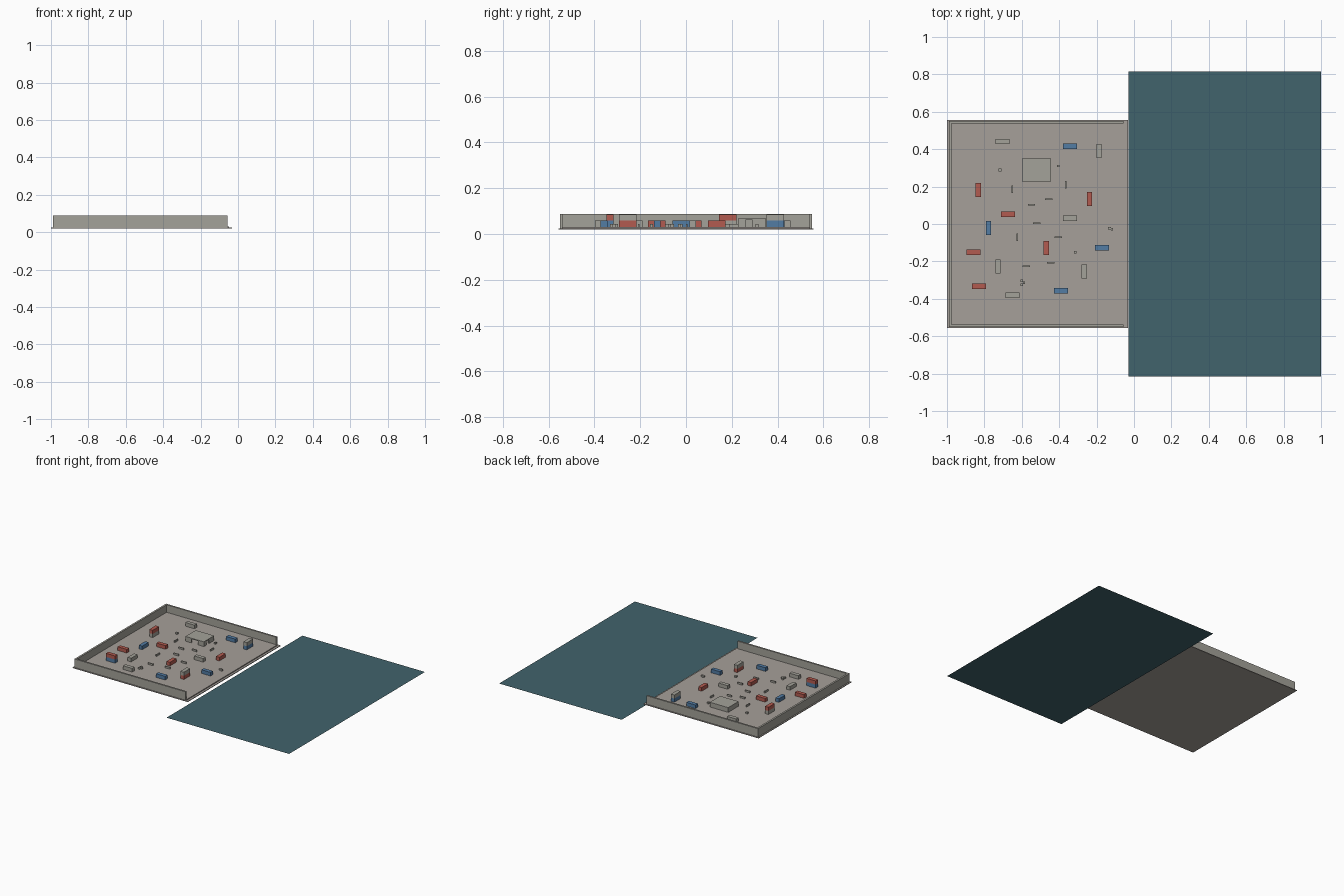
import bpy


def material(name, r, g, b):
    m = bpy.data.materials.new(name)
    m.diffuse_color = (r, g, b, 1)
    return m


CONCRETE = material("warm_concrete", 0.38, 0.35, 0.32)
GREY = material("grey", 0.37, 0.36, 0.32)
RED = material("brick_red", 0.45, 0.105, 0.08)
BLUE = material("steel_blue", 0.085, 0.20, 0.37)
WATER = material("deep_teal", 0.053, 0.125, 0.15)


def box(name, x0, x1, y0, y1, z0, z1, mat):
    v = [(x, y, z) for x in (x0, x1) for y in (y0, y1) for z in (z0, z1)]
    f = [(0, 1, 3, 2), (4, 6, 7, 5), (0, 4, 5, 1), (2, 3, 7, 6), (0, 2, 6, 4), (1, 5, 7, 3)]
    me = bpy.data.meshes.new(name)
    me.from_pydata(v, [], f)
    me.materials.append(mat)
    ob = bpy.data.objects.new(name, me)
    bpy.context.collection.objects.link(ob)
    return ob


def block(name, cx, cy, sx, sy, z0, h, mat):
    return box(name, cx - sx / 2, cx + sx / 2, cy - sy / 2, cy + sy / 2, z0, z0 + h, mat)


# Water sheet
me = bpy.data.meshes.new("water")
me.from_pydata([(-0.03, -0.815, 0), (1, -0.815, 0), (1, 0.815, 0), (-0.03, 0.815, 0)], [], [(0, 1, 2, 3)])
me.materials.append(WATER)
bpy.context.collection.objects.link(bpy.data.objects.new("water", me))

# Yard base and raised floor
Z = 0.031
box("yard_base", -1, -0.032, -0.557, 0.557, 0.019, 0.024, CONCRETE)
box("yard_floor", -0.98, -0.048, -0.542, 0.542, 0.022, Z, CONCRETE)

# Perimeter walls on three sides, open to the water
TOP = 0.088
box("left_wall", -0.99, -0.976, -0.55, 0.55, 0.022, TOP, GREY)
box("front_wall", -0.976, -0.055, -0.55, -0.537, 0.022, TOP, GREY)
box("back_wall", -0.976, -0.055, 0.537, 0.55, 0.022, TOP, GREY)

# Containers: x, y, lies along x, colours from bottom to top
CL, CW, CH = 0.076, 0.029, 0.0275
containers = [
    (-0.703, 0.441, True, [GREY]),
    (-0.342, 0.415, True, [BLUE]),
    (-0.187, 0.390, False, [BLUE, GREY]),
    (-0.832, 0.182, False, [GREY, RED]),
    (-0.674, 0.053, True, [RED]),
    (-0.778, -0.021, False, [BLUE]),
    (-0.238, 0.134, False, [RED]),
    (-0.342, 0.030, True, [GREY]),
    (-0.171, -0.126, True, [BLUE]),
    (-0.470, -0.128, False, [RED]),
    (-0.858, -0.150, True, [RED]),
    (-0.829, -0.332, True, [BLUE, RED]),
    (-0.727, -0.227, False, [GREY]),
    (-0.265, -0.254, False, [RED, GREY]),
    (-0.650, -0.382, True, [GREY]),
    (-0.390, -0.358, True, [BLUE]),
]
for x, y, along, stack in containers:
    sx, sy = (CL, CW) if along else (CW, CL)
    for level, mat in enumerate(stack):
        block("container", x, y, sx, sy, Z + level * CH, CH, mat)

# Warehouse: roof, closed back and left, openings at front and right
box("warehouse_roof", -0.6, -0.445, 0.226, 0.35, 0.06, 0.067, GREY)
box("warehouse_left_wall", -0.6, -0.59, 0.226, 0.35, Z, 0.06, GREY)
box("warehouse_back_wall", -0.59, -0.445, 0.34, 0.35, Z, 0.06, GREY)
box("warehouse_front_left_wall", -0.59, -0.55, 0.226, 0.236, Z, 0.06, GREY)
box("warehouse_front_right_wall", -0.495, -0.445, 0.226, 0.236, Z, 0.06, GREY)
box("warehouse_right_front_wall", -0.455, -0.445, 0.236, 0.26, Z, 0.06, GREY)
box("warehouse_right_back_wall", -0.455, -0.445, 0.29, 0.34, Z, 0.06, GREY)

# Low barriers: x, y, lies along x
barriers = [
    (-0.650, 0.185, False), (-0.366, 0.210, False), (-0.457, 0.131, True),
    (-0.548, 0.104, True), (-0.520, 0.003, True), (-0.623, -0.072, False),
    (-0.404, -0.072, True), (-0.575, -0.227, True), (-0.446, -0.206, True),
]
for x, y, along in barriers:
    sx, sy = (0.04, 0.008) if along else (0.008, 0.04)
    block("barrier", x, y, sx, sy, Z, 0.013, GREY)

# Small crates
for x, y, sx, sy in [(-0.716, 0.289, 0.015, 0.015), (-0.406, 0.31, 0.013, 0.013),
                     (-0.315, -0.15, 0.013, 0.013), (-0.131, -0.022, 0.015, 0.013),
                     (-0.118, -0.028, 0.012, 0.012), (-0.600, -0.304, 0.013, 0.013),
                     (-0.588, -0.315, 0.013, 0.013), (-0.600, -0.325, 0.013, 0.013)]:
    block("crate", x, y, sx, sy, Z, 0.012, GREY)
